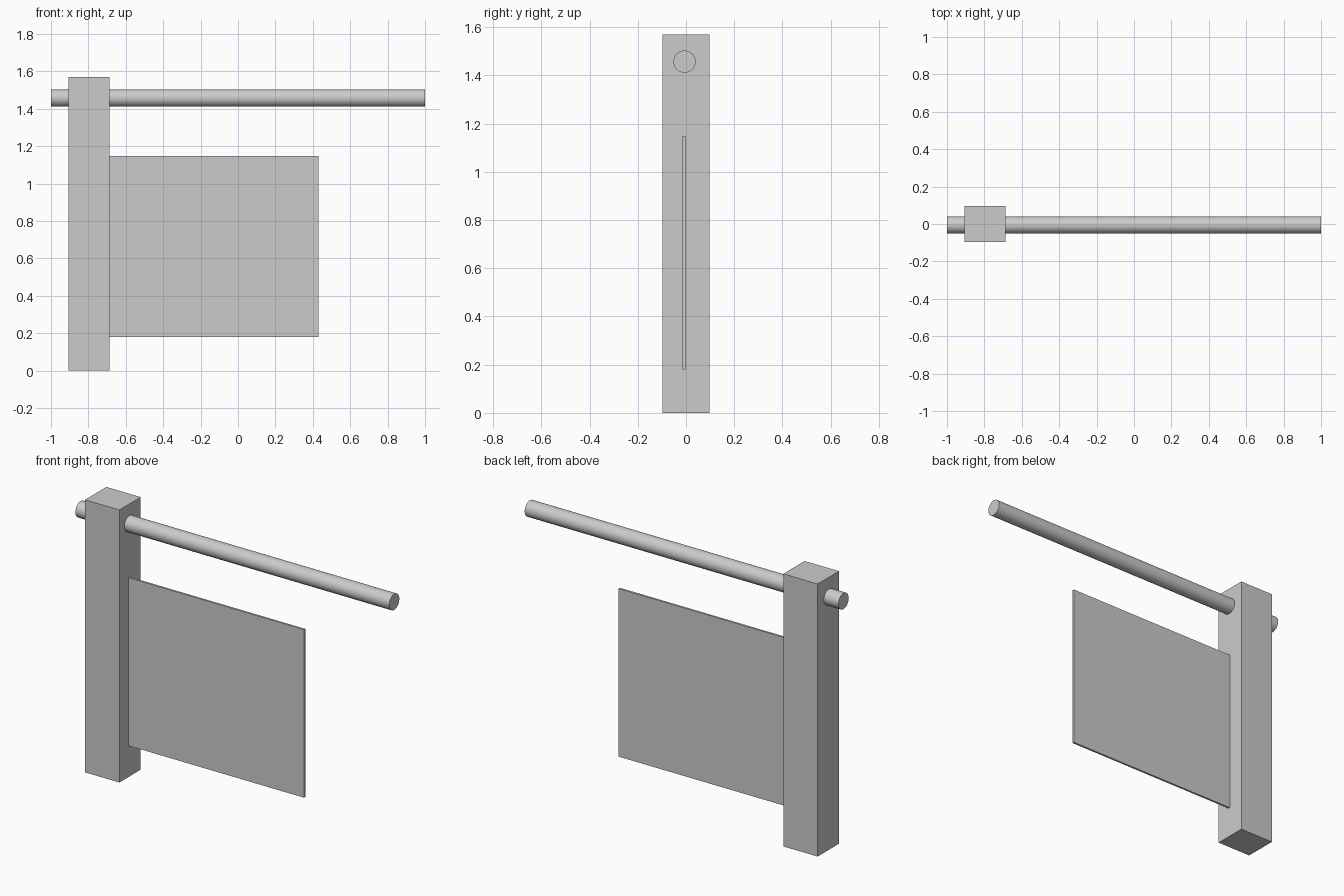
import bpy
import math

cube = bpy.data.objects.get("Cube")
if cube:
    bpy.data.objects.remove(cube, do_unlink=True)

# One plain grey for every part
grey = bpy.data.materials.new("light_grey")
grey.use_nodes = True
colour = (0.6, 0.6, 0.6, 1)
grey.diffuse_color = colour
grey.node_tree.nodes["Principled BSDF"].inputs["Base Color"].default_value = colour


def finish(name):
    obj = bpy.context.object
    obj.name = name
    obj.data.materials.append(grey)
    return obj


def box(name, low, high):
    centre = [(a + b) / 2 for a, b in zip(low, high)]
    bpy.ops.mesh.primitive_cube_add(size=1, location=centre)
    obj = finish(name)
    obj.scale = [b - a for a, b in zip(low, high)]
    bpy.ops.object.transform_apply(location=False, rotation=False, scale=True)
    return obj


# Upright post
box("post", (-0.907, -0.097, 0), (-0.688, 0.097, 1.57))

# Thin hanging sign board, its edge set just into the post
box("sign_board", (-0.69, -0.014, 0.18), (0.43, -0.002, 1.148))

# Round crossbar passing through the post
bpy.ops.mesh.primitive_cylinder_add(vertices=48, radius=0.046, depth=2,
                                    location=(0, -0.006, 1.457),
                                    rotation=(0, math.pi / 2, 0))
finish("crossbar")
bpy.ops.object.shade_smooth_by_angle(angle=math.radians(30))
